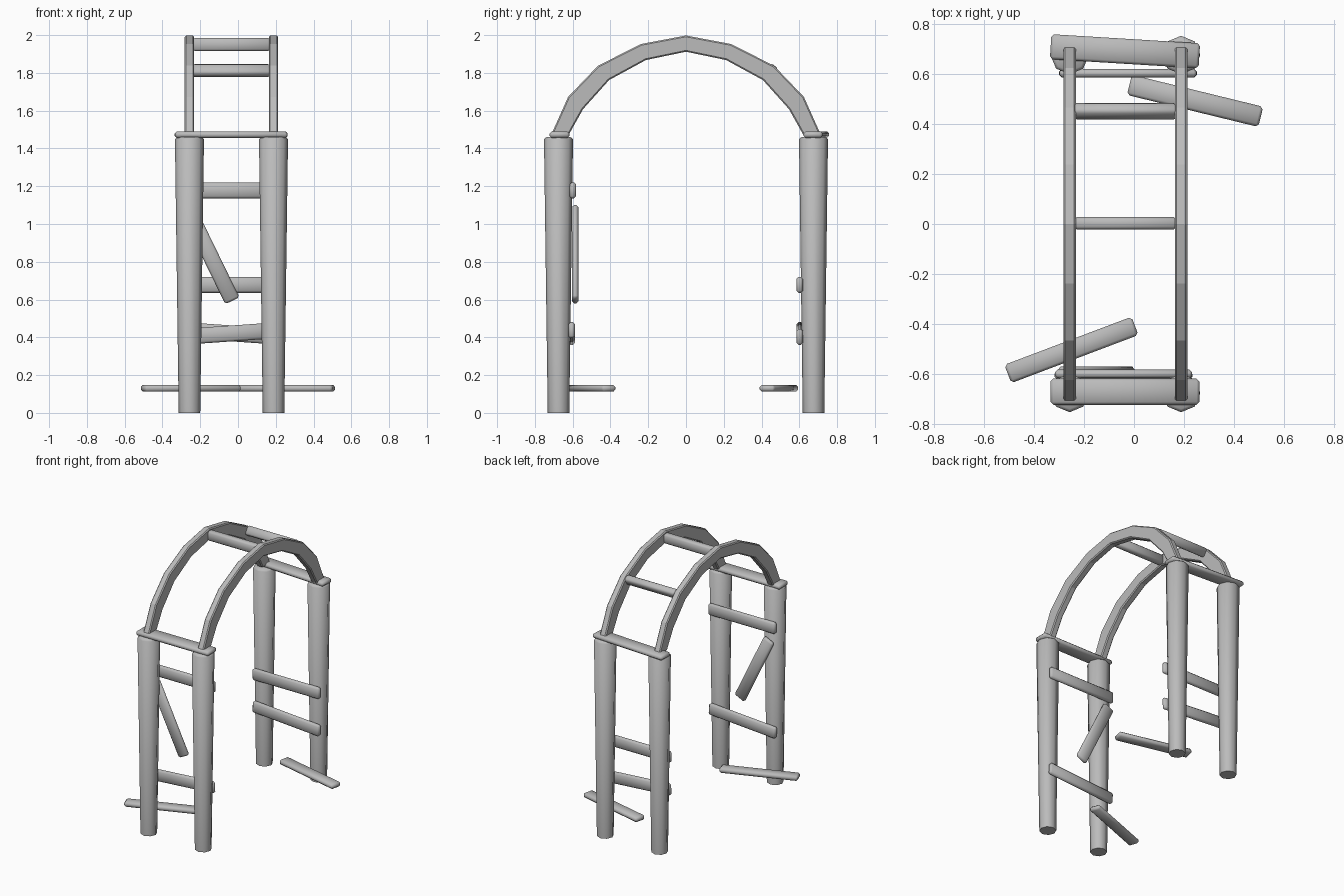
import bpy, bmesh
from math import radians
from mathutils import Matrix, Euler

if "Cube" in bpy.data.objects:
    bpy.data.objects.remove(bpy.data.objects["Cube"])

grey = bpy.data.materials.new("plain grey")
grey.use_nodes = True
grey.diffuse_color = (0.5, 0.5, 0.5, 1)
grey.node_tree.nodes["Principled BSDF"].inputs["Base Color"].default_value = (0.5, 0.5, 0.5, 1)

LEFT, RIGHT = 0.188, -0.257      # x of the two sides
POST_Y, POST_H = 0.675, 1.46


def finish(name, bm, smooth_angle):
    bmesh.ops.recalc_face_normals(bm, faces=bm.faces)
    mesh = bpy.data.meshes.new(name)
    bm.to_mesh(mesh)
    bm.free()
    mesh.materials.append(grey)
    ob = bpy.data.objects.new(name, mesh)
    bpy.context.collection.objects.link(ob)
    bpy.ops.object.select_all(action='DESELECT')
    ob.select_set(True)
    bpy.context.view_layer.objects.active = ob
    bpy.ops.object.shade_smooth_by_angle(angle=radians(smooth_angle))
    return ob


def plank(name, loc, size, rot=(0, 0, 0), bevel=0.011):
    """Box with chamfered edges, rotation in degrees."""
    bm = bmesh.new()
    bmesh.ops.create_cube(bm, size=1)
    bmesh.ops.scale(bm, vec=size, verts=bm.verts)
    bmesh.ops.bevel(bm, geom=bm.edges[:], offset=bevel, segments=1, affect='EDGES')
    turn = Euler([radians(a) for a in rot]).to_matrix().to_4x4()
    bmesh.ops.transform(bm, matrix=Matrix.Translation(loc) @ turn, verts=bm.verts)
    finish(name, bm, 50)


def post(name, x, y):
    """Eight-sided post, wider at the top, with a softened upper rim."""
    bm = bmesh.new()
    bmesh.ops.create_cone(bm, cap_ends=True, segments=8, radius1=0.057, radius2=0.077,
                          depth=POST_H, matrix=Matrix.Translation((x, y, POST_H / 2)))
    rim = [e for e in bm.edges if all(v.co.z > POST_H - 0.01 for v in e.verts)]
    bmesh.ops.bevel(bm, geom=rim, offset=0.012, segments=1, affect='EDGES')
    finish(name, bm, 50)


def arch_rail(name, x):
    """Faceted arch: one half outline, mirrored in y, given thickness in x."""
    outer = [(0, 1.998), (0.238, 1.953), (0.466, 1.838), (0.624, 1.673), (0.715, 1.47)]
    inner = [(0, 1.912), (0.212, 1.868), (0.407, 1.762), (0.545, 1.608), (0.622, 1.47)]

    def both(half):
        return [(-y, z) for y, z in reversed(half[1:])] + half
    bm = bmesh.new()
    rings = []
    for (yo, zo), (yi, zi) in zip(both(outer), both(inner)):
        rings.append([bm.verts.new(p) for p in (
            (x - 0.025, yo, zo), (x + 0.025, yo, zo), (x + 0.025, yi, zi), (x - 0.025, yi, zi))])
    for a, b in zip(rings, rings[1:]):
        for i in range(4):
            j = (i + 1) % 4
            bm.faces.new((a[i], a[j], b[j], b[i]))
    bm.faces.new(rings[0])
    bm.faces.new(rings[-1])
    bmesh.ops.recalc_face_normals(bm, faces=bm.faces)
    sharp = [e for e in bm.edges if e.calc_face_angle(0) > radians(60)]
    bmesh.ops.bevel(bm, geom=sharp, offset=0.007, segments=1, affect='EDGES')
    finish(name, bm, 15)


# Posts and arches
for side, x in (("left", LEFT), ("right", RIGHT)):
    post(f"front_{side}_post", x, -POST_Y)
    post(f"back_{side}_post", x, POST_Y)
    arch_rail(f"{side}_arch_rail", x)

# Rungs between the arches
plank("top_rung", (-0.035, 0.003, 1.95), (0.41, 0.05, 0.07))
plank("back_rung", (-0.035, 0.45, 1.812), (0.41, 0.05, 0.065), (-35, 0, 0))

# Cap planks on the posts
plank("front_cap", (-0.036, -0.67, 1.473), (0.595, 0.104, 0.035))
plank("back_cap", (-0.036, 0.69, 1.473), (0.595, 0.1, 0.035), (0, 0, -3.5))

# Planks nailed to the inner sides of the posts
cross = (0.548, 0.034, 0.084)
plank("front_upper_plank", (-0.042, -0.599, 1.178), cross)
plank("front_lower_plank", (-0.042, -0.605, 0.42), cross, (0, -4, 0))
plank("back_upper_plank", (-0.024, 0.602, 0.678), cross)
plank("back_lower_plank", (-0.024, 0.602, 0.42), cross, (0, 4, 0))

# Loose planks
plank("hanging_plank", (-0.15, -0.587, 0.84), cross, (0, 64, 0))
plank("front_fallen_plank", (-0.25, -0.503, 0.13), (0.543, 0.078, 0.036), (0, 0, 20.7))
plank("back_fallen_plank", (0.244, 0.492, 0.13), (0.54, 0.083, 0.036), (0, 0, -13.7))
